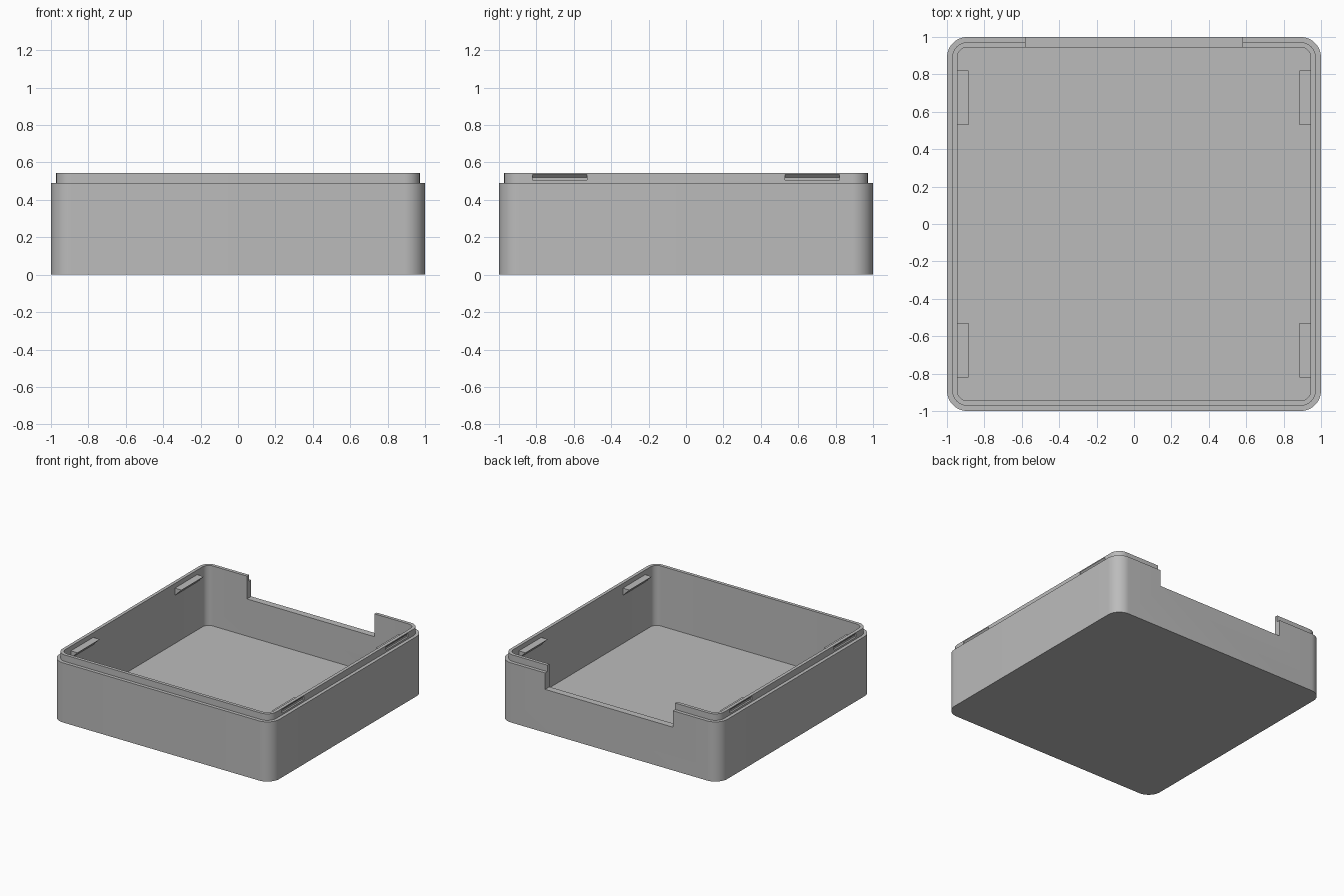
import bpy, bmesh, math

old = bpy.data.objects.get("Cube")
if old:
    bpy.data.objects.remove(old, do_unlink=True)

# Main dimensions
HALF, LIP, INNER = 1.0, 0.972, 0.945
RADIUS = 0.11
FLOOR, STEP, TOP = 0.05, 0.49, 0.543
SLOT_Y, SLOT_HALF = 0.675, 0.145

grey = bpy.data.materials.new("grey_plastic")
grey.use_nodes = True
colour = (0.5, 0.5, 0.5, 1)
grey.diffuse_color = colour
grey.node_tree.nodes["Principled BSDF"].inputs["Base Color"].default_value = colour


def finish(name, bm):
    bmesh.ops.recalc_face_normals(bm, faces=bm.faces)
    mesh = bpy.data.meshes.new(name)
    bm.to_mesh(mesh)
    bm.free()
    mesh.materials.append(grey)
    obj = bpy.data.objects.new(name, mesh)
    bpy.context.collection.objects.link(obj)
    return obj


def rounded_ring(bm, half, z, segments=12):
    """Rounded square loop; corners share one centre at every inset."""
    centre = HALF - RADIUS
    radius = half - centre
    ring = []
    for corner in range(4):
        start = corner * math.pi / 2
        cx = centre * (1 if corner in (0, 3) else -1)
        cy = centre * (1 if corner in (0, 1) else -1)
        for i in range(segments + 1):
            a = start + i / segments * math.pi / 2
            ring.append(bm.verts.new((cx + radius * math.cos(a),
                                      cy + radius * math.sin(a), z)))
    return ring


def side_prism(name, profile, side, y):
    """Extrude an x-z profile along y, on the chosen side wall."""
    bm = bmesh.new()
    ends = [[bm.verts.new((side * x, y + d, z)) for x, z in profile]
            for d in (-SLOT_HALF, SLOT_HALF)]
    for end in ends:
        bm.faces.new(end)
    for i in range(len(profile)):
        j = (i + 1) % len(profile)
        bm.faces.new((ends[0][i], ends[0][j], ends[1][j], ends[1][i]))
    return finish(name, bm)


# Open box with a stepped rim
bm = bmesh.new()
rings = [rounded_ring(bm, half, z) for half, z in
         ((HALF, 0), (HALF, STEP), (LIP, STEP), (LIP, TOP), (INNER, TOP), (INNER, FLOOR))]
for low, high in zip(rings, rings[1:]):
    for i in range(len(low)):
        j = (i + 1) % len(low)
        bm.faces.new((low[i], low[j], high[j], high[i]))
bm.faces.new(rings[0])
bm.faces.new(rings[-1])
box = finish("box_shell", bm)

# Cutters: wide notch in the back wall, latch slots in the rim
bm = bmesh.new()
bmesh.ops.create_cube(bm, size=1)
bmesh.ops.scale(bm, vec=(1.16, 0.3, 0.4), verts=bm.verts)
bmesh.ops.translate(bm, vec=(0, 1, 0.555), verts=bm.verts)
cutters = [finish("notch_cutter", bm)]

slot = [(LIP + 0.01, 0.505), (0.957, 0.505), (0.957, 0.52), (LIP, 0.535), (LIP + 0.01, 0.535)]
catch = [(INNER + 0.01, 0.505), (0.885, 0.505), (INNER, 0.445), (INNER + 0.01, 0.445)]
for side, side_name in ((1, "left"), (-1, "right")):
    for y, end_name in ((-SLOT_Y, "front"), (SLOT_Y, "back")):
        cutters.append(side_prism("slot_cutter", slot, side, y))
        # Wedge-shaped catch on the inner wall
        side_prism(f"catch_{end_name}_{side_name}", catch, side, y)

bpy.context.view_layer.objects.active = box
for cutter in cutters:
    cutter.hide_render = True
    mod = box.modifiers.new("cut", "BOOLEAN")
    mod.operation = "DIFFERENCE"
    mod.solver = "EXACT"
    mod.object = cutter
    bpy.ops.object.modifier_apply(modifier=mod.name)
    bpy.data.objects.remove(cutter, do_unlink=True)

# Smooth rounded corners, crisp edges
bpy.ops.object.select_all(action="DESELECT")
box.select_set(True)
bpy.ops.object.shade_smooth_by_angle(angle=math.radians(30))
